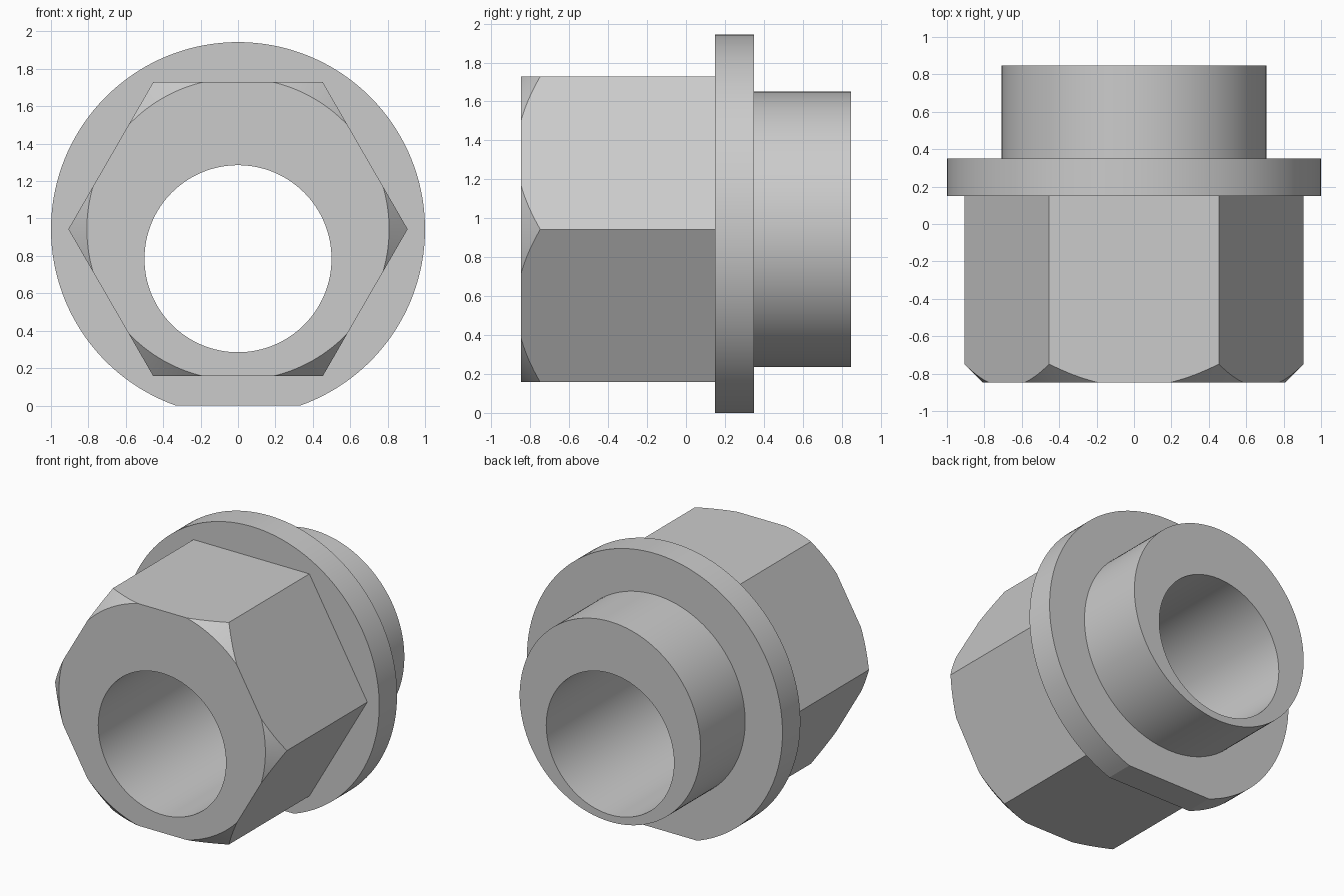
import bpy, bmesh
from math import sin, cos, pi, asin, radians

if "Cube" in bpy.data.objects:
    bpy.data.objects.remove(bpy.data.objects["Cube"], do_unlink=True)

AXIS_Z = 0.943          # height of the main axis
BORE_Z = 0.785          # the bore is offset downwards
FRONT, SHOULDER, COLLAR, BACK = -0.848, 0.15, 0.35, 0.848

steel = bpy.data.materials.new("light grey steel")
steel.use_nodes = True
grey = (0.6, 0.6, 0.6, 1)
steel.diffuse_color = grey
steel.node_tree.nodes["Principled BSDF"].inputs["Base Color"].default_value = grey


def ring(radius, sides):
    return [(radius * cos(2 * pi * i / sides), radius * sin(2 * pi * i / sides))
            for i in range(sides)]


def solid(name, profile, y0, y1, z, grow=1):
    """Extrude an x-z profile along y, scaling the far end by grow."""
    bm = bmesh.new()
    near = [bm.verts.new((x, y0, z + h)) for x, h in profile]
    far = [bm.verts.new((x * grow, y1, z + h * grow)) for x, h in profile]
    bm.faces.new(near)
    bm.faces.new(far[::-1])
    for i in range(len(profile)):
        j = (i + 1) % len(profile)
        bm.faces.new((near[j], near[i], far[i], far[j]))
    bmesh.ops.recalc_face_normals(bm, faces=bm.faces)
    mesh = bpy.data.meshes.new(name)
    bm.to_mesh(mesh)
    bm.free()
    mesh.materials.append(steel)
    obj = bpy.data.objects.new(name, mesh)
    bpy.context.collection.objects.link(obj)
    return obj


def combine(target, tool, operation):
    """Apply a boolean and discard the tool object."""
    mod = target.modifiers.new("cut", 'BOOLEAN')
    mod.operation, mod.solver, mod.object = operation, 'EXACT', tool
    bpy.context.view_layer.objects.active = target
    bpy.ops.object.modifier_apply(modifier=mod.name)
    bpy.data.objects.remove(tool, do_unlink=True)


# Hexagonal body with conically chamfered front corners
body = solid("hex_body", ring(0.907, 6), FRONT, SHOULDER, AXIS_Z)
cone = solid("chamfer_cone", ring(0.708, 192), FRONT - 0.1, FRONT + 1.1,
             AXIS_Z, grow=1.908 / 0.708)
combine(body, cone, 'INTERSECT')

# Round flange with a flat along the bottom
half = asin((1 - AXIS_Z ** 2) ** 0.5)
steps = 128
sweep = [-pi / 2 + half + (2 * pi - 2 * half) * i / steps for i in range(steps + 1)]
flange = solid("flange", [(cos(a), sin(a)) for a in sweep], SHOULDER, COLLAR, AXIS_Z)

# Rear spigot
spigot = solid("rear_spigot", ring(0.708, 128), COLLAR, BACK, AXIS_Z)

# Offset bore through every part
for part in (body, flange, spigot):
    bore = solid("bore_cutter", ring(0.5, 128), -1.2, 1.2, BORE_Z)
    combine(part, bore, 'DIFFERENCE')

# Smooth round walls, crisp edges
for part in (body, flange, spigot):
    bpy.ops.object.select_all(action='DESELECT')
    part.select_set(True)
    bpy.context.view_layer.objects.active = part
    bpy.ops.object.shade_smooth_by_angle(angle=radians(15))
